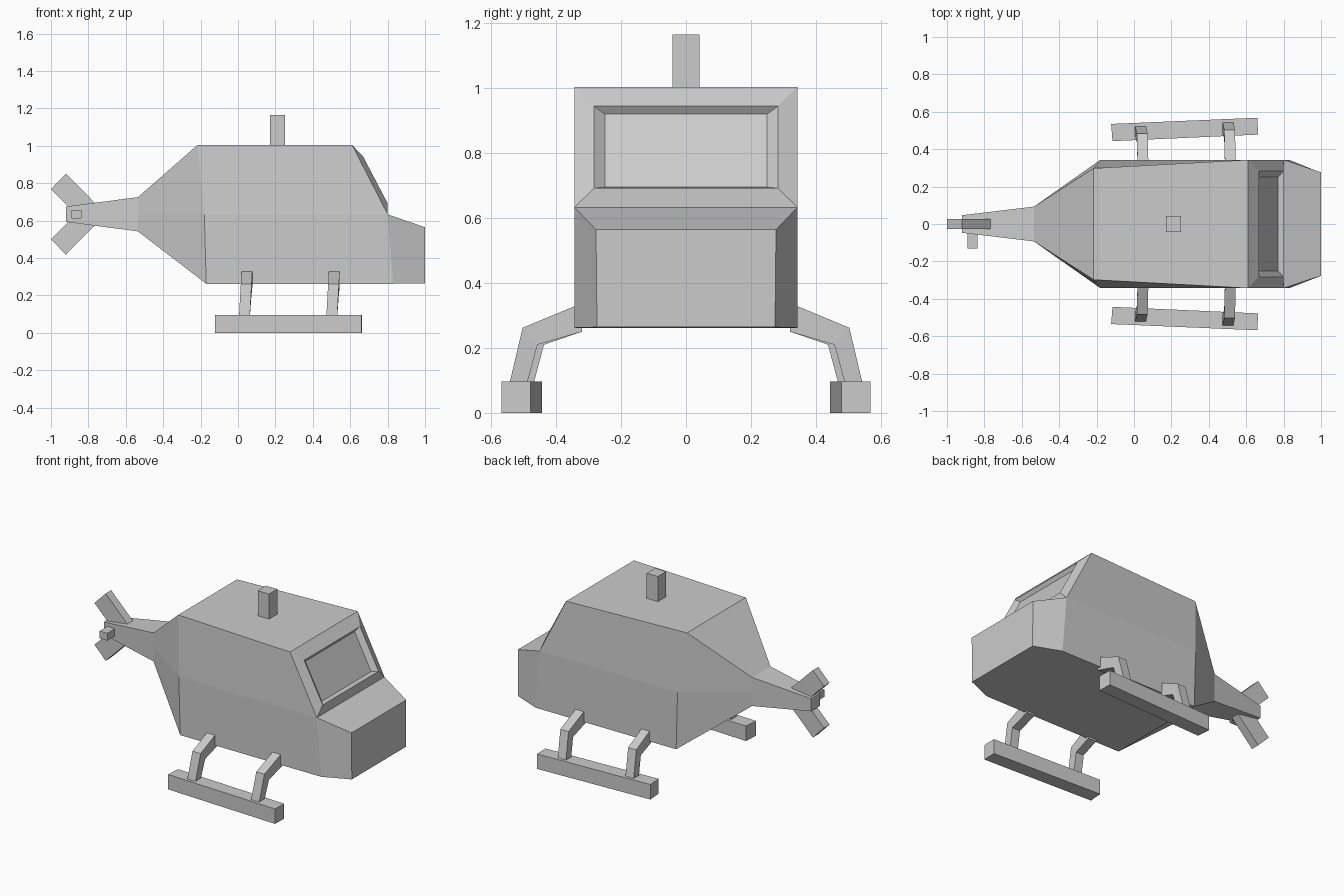
import bpy, bmesh
from mathutils import Vector

if "Cube" in bpy.data.objects:
    bpy.data.objects.remove(bpy.data.objects["Cube"])


def finish(name, bm):
    bmesh.ops.recalc_face_normals(bm, faces=bm.faces)
    me = bpy.data.meshes.new(name)
    bm.to_mesh(me)
    bm.free()
    ob = bpy.data.objects.new(name, me)
    bpy.context.collection.objects.link(ob)
    return ob


def ring(bm, half):
    """Symmetric ring from (x, half width, z) points listed up one side."""
    pts = [(x, -y, z) for x, y, z in half] + [(x, y, z) for x, y, z in reversed(half)]
    return [bm.verts.new(p) for p in pts]


def bridge(bm, a, b):
    n = len(a)
    for i in range(n):
        j = (i + 1) % n
        bm.faces.new((a[i], a[j], b[j], b[i]))


def loft(name, sections):
    """Closed solid through a list of equal-length point sections."""
    bm = bmesh.new()
    rings = [[bm.verts.new(p) for p in s] for s in sections]
    for a, b in zip(rings, rings[1:]):
        bridge(bm, a, b)
    bm.faces.new(rings[0])
    bm.faces.new(rings[-1])
    return finish(name, bm)


def box(name, x, y, z):
    return loft(name, [[(x[0], y[0], h), (x[1], y[0], h), (x[1], y[1], h), (x[0], y[1], h)]
                       for h in z])


# Fuselage: tail tip, tail root, cabin rear, cabin front
bm = bmesh.new()
hull = [ring(bm, s) for s in (
    [(-.92, .047, .593), (-.92, .047, .634), (-.92, .047, .675)],
    [(-.535, .093, .542), (-.535, .093, .633), (-.535, .093, .725)],
    [(-.17, .343, .262), (-.18, .343, .633), (-.216, .298, 1.004)],
    [(.83, .343, .262), (.80, .343, .633), (.61, .343, 1.004)])]
for a, b in zip(hull, hull[1:]):
    bridge(bm, a, b)
bm.faces.new(hull[0])
front = hull[-1]
# Nose
nose = ring(bm, [(1.0, .274, .264), (1.0, .277, .564)])
bridge(bm, [front[i] for i in (0, 1, 4, 5)], nose)
bm.faces.new(nose)
# Windscreen: raised frame and recessed glass
frame = ring(bm, [(.80, .283, .692), (.668, .283, .944)])
glass = ring(bm, [(.77, .25, .695), (.653, .25, .92)])
bridge(bm, front[1:5], frame)
bridge(bm, frame, glass)
bm.faces.new(glass)
finish("fuselage", bm)

# Main rotor mast and tail rotor hub
box("rotor_mast", (.17, .25), (-.042, .042), (.98, 1.165))
box("tail_rotor_hub", (-.89, -.836), (-.132, 0), (.61, .657))

# Tail fins
for name, s in (("upper_tail_fin", 1), ("lower_tail_fin", -1)):
    zc = .634
    outline = [(-1.0, .134), (-.92, .216), (-.75, .045), (-.83, -.036)]
    loft(name, [[(x, y, zc + s * z) for x, z in outline] for y in (-.028, .028)])

# Landing gear on both sides
for side, s in (("left", 1), ("right", -1)):
    plan = [(-.122, .535), (-.115, .443), (.663, .478), (.66, .568)]
    loft(side + "_skid", [[(x, s * y, z) for x, y in plan] for z in (0, .096)])
    for label, x, dy in (("rear", .005, -.02), ("front", .472, 0)):
        # outer and inner bend line: (x shift, y, z) pairs from cabin to skid
        path = [(.014, .32, .338, .32, .25),
                (.010, .503 + dy, .262, .457 + dy, .21),
                (0, .546 + dy, .08, .492 + dy, .08)]
        loft(f"{side}_{label}_strut",
             [[(x + d, s * yo, zo), (x + d + .058, s * yo, zo),
               (x + d + .058, s * yi, zi), (x + d, s * yi, zi)]
              for d, yo, zo, yi, zi in path])
